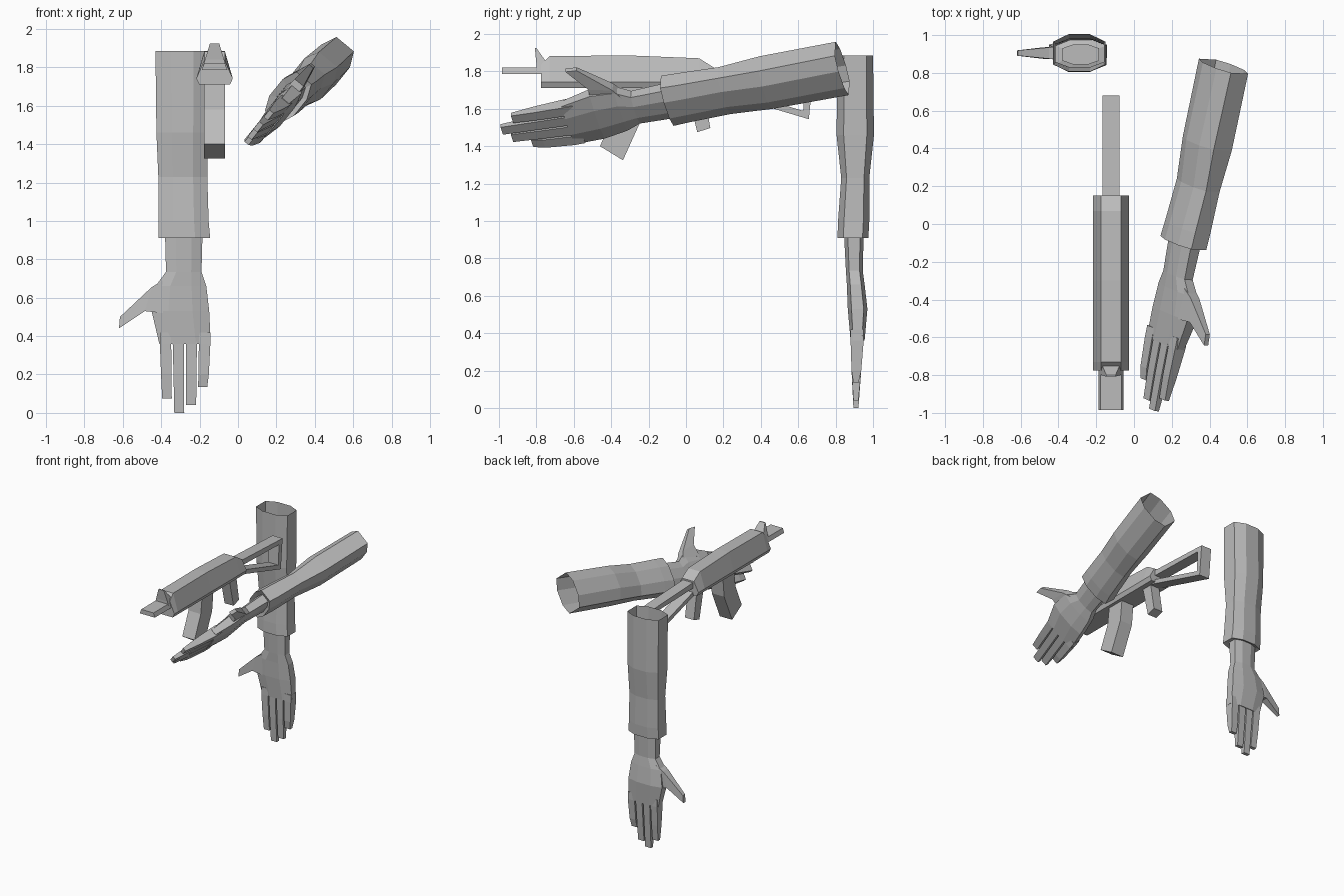
import bpy, bmesh
from mathutils import Matrix, Vector

if "Cube" in bpy.data.objects:
    bpy.data.objects.remove(bpy.data.objects["Cube"])

grey = bpy.data.materials.new("plain_grey")
grey.diffuse_color = (0.5, 0.5, 0.5, 1)
grey.use_nodes = True
grey.node_tree.nodes["Principled BSDF"].inputs["Base Color"].default_value = grey.diffuse_color


def finish(name, bm):
    bmesh.ops.recalc_face_normals(bm, faces=bm.faces[:])
    me = bpy.data.meshes.new(name)
    bm.to_mesh(me)
    bm.free()
    me.materials.append(grey)
    ob = bpy.data.objects.new(name, me)
    bpy.context.collection.objects.link(ob)


def loft(bm, rings, mat=Matrix(), caps=(True, True)):
    """Skin a run of equal-sized rings."""
    loops = [[bm.verts.new(mat @ Vector(p)) for p in r] for r in rings]
    n = len(loops[0])
    for a, b in zip(loops, loops[1:]):
        for i in range(n):
            j = (i + 1) % n
            bm.faces.new((a[i], a[j], b[j], b[i]))
    if caps[0]:
        bm.faces.new(loops[0])
    if caps[1]:
        bm.faces.new(loops[-1])


def octagon(t, u0, u1, v0, v1):
    cu, cv, hu, hv = (u0 + u1) / 2, (v0 + v1) / 2, (u1 - u0) / 2, (v1 - v0) / 2
    shape = [(1, .62), (.42, 1), (-.42, 1), (-1, .62), (-1, -.62), (-.42, -1), (.42, -1), (1, -.62)]
    return [(cu + hu * a, cv + hv * b, t) for a, b in shape]


def quad(t, u0, u1, v0, v1):
    return [(u0, v0, t), (u1, v0, t), (u1, v1, t), (u0, v1, t)]


def arm(side, mat):
    # sleeve: open at the shoulder, lip folded in at the cuff
    bm = bmesh.new()
    loft(bm, [octagon(*r) for r in (
        (1.885, -.14, .14, -.095, .095), (1.46, -.135, .135, -.1, .1),
        (1.23, -.13, .125, -.075, .075), (1.0, -.137, .125, -.075, .092),
        (.91, -.145, .125, -.07, .095), (.92, -.105, .09, -.045, .06))],
        mat, (False, False))
    finish(side + "_sleeve", bm)
    # wrist and palm
    bm = bmesh.new()
    loft(bm, [octagon(*r) for r in (
        (.93, -.105, .09, -.045, .06), (.735, -.1, .085, -.04, .05),
        (.66, -.125, .14, -.05, .045), (.53, -.14, .16, -.065, .04),
        (.36, -.148, .12, -.05, .025))], mat)
    finish(side + "_hand", bm)
    # fingers: root edges, tip edges, tip height
    bm = bmesh.new()
    for r0, r1, p0, p1, tip in ((.058, .117, .055, .105, .075), (-.008, .05, -.01, .042, 0),
                                (-.076, -.018, -.072, -.02, .04), (-.146, -.086, -.13, -.082, .135)):
        m0, m1 = (r0 + p0) / 2, (r1 + p1) / 2
        loft(bm, [quad(.42, r0, r1, -.045, .025), quad(.36, r0, r1, -.045, .025),
                  quad(.2, m0, m1, -.032, .02), quad(tip, p0, p1, -.017, .01)], mat)
    finish(side + "_fingers", bm)
    # thumb
    bm = bmesh.new()
    loft(bm, [[(a, -h, ta), (a, h, ta), (b, h, tb), (b, -h, tb)] for a, ta, b, tb, h in (
        (.1, .69, .1, .52, .035), (.16, .655, .195, .53, .03), (.325, .5, .33, .44, .014))], mat)
    finish(side + "_thumb", bm)


def frame(u, v, t, o):
    m = Matrix((u, v, t)).transposed().to_4x4()
    m.translation = o
    return m


# hanging arm, and the mirrored arm reaching forward
arm("right", frame((-1, 0, 0), (0, -1, 0), (0, 0, 1), (-.29, .905, 0)))
axis = Vector((-.202, -.963, -.178)).normalized()
wide = Vector((.605, -.265, .75))
wide = (wide - axis * wide.dot(axis)).normalized()
arm("left", frame(wide, axis.cross(wide), -axis, (.093, -.98, 1.48)))

GX = -.122  # rifle centre line


def slab(name, profile, half):
    """Side profile (y, z) extruded across the rifle."""
    bm = bmesh.new()
    loft(bm, [[(GX + s * half, y, z) for y, z in profile] for s in (-1, 1)])
    finish(name, bm)


def section(y, levels):
    return [(GX - w, y, z) for w, z in levels] + [(GX + w, y, z) for w, z in reversed(levels)]


# receiver body with sloped sides and chamfered ends
bm = bmesh.new()
loft(bm, [section(y, ((.08, 1.71), (.095, 1.742), (.053, top))) for y, top in (
    (-.775, 1.835), (-.73, 1.882), (-.3, 1.885), (.07, 1.87), (.15, 1.82))])
finish("receiver", bm)

# flat barrel
bm = bmesh.new()
loft(bm, [section(y, ((.067, 1.785), (.055, 1.82))) for y in (-.985, -.76)])
finish("barrel", bm)

# front sight wedge
bm = bmesh.new()
loft(bm, [[(GX + a * w, y, z) for a, y in ((-1, y0), (1, y0), (1, y1), (-1, y1))]
          for w, y0, y1, z in ((.062, -.8, -.72, 1.8), (.05, -.8, -.74, 1.84), (.024, -.808, -.8, 1.925))])
finish("front_sight", bm)

# curved magazine and grip
bm = bmesh.new()
loft(bm, [[(GX + a * .055, *p) for a, p in ((-1, f), (1, f), (1, b), (-1, b))] for f, b in (
    ((-.36, 1.74), (-.215, 1.74)), ((-.38, 1.58), (-.235, 1.55)), ((-.46, 1.4), (-.337, 1.325)))])
finish("magazine", bm)
slab("grip", [(0, 1.73), (.09, 1.73), (.13, 1.497), (.06, 1.475)], .04)

# open-frame stock
slab("stock_top_bar", [(.1, 1.81), (.675, 1.785), (.67, 1.75), (.1, 1.765)], .045)
slab("stock_lower_bar", [(.1, 1.745), (.64, 1.585), (.655, 1.545), (.1, 1.71)], .045)
slab("stock_butt", [(.635, 1.78), (.68, 1.785), (.657, 1.545), (.625, 1.555)], .045)
